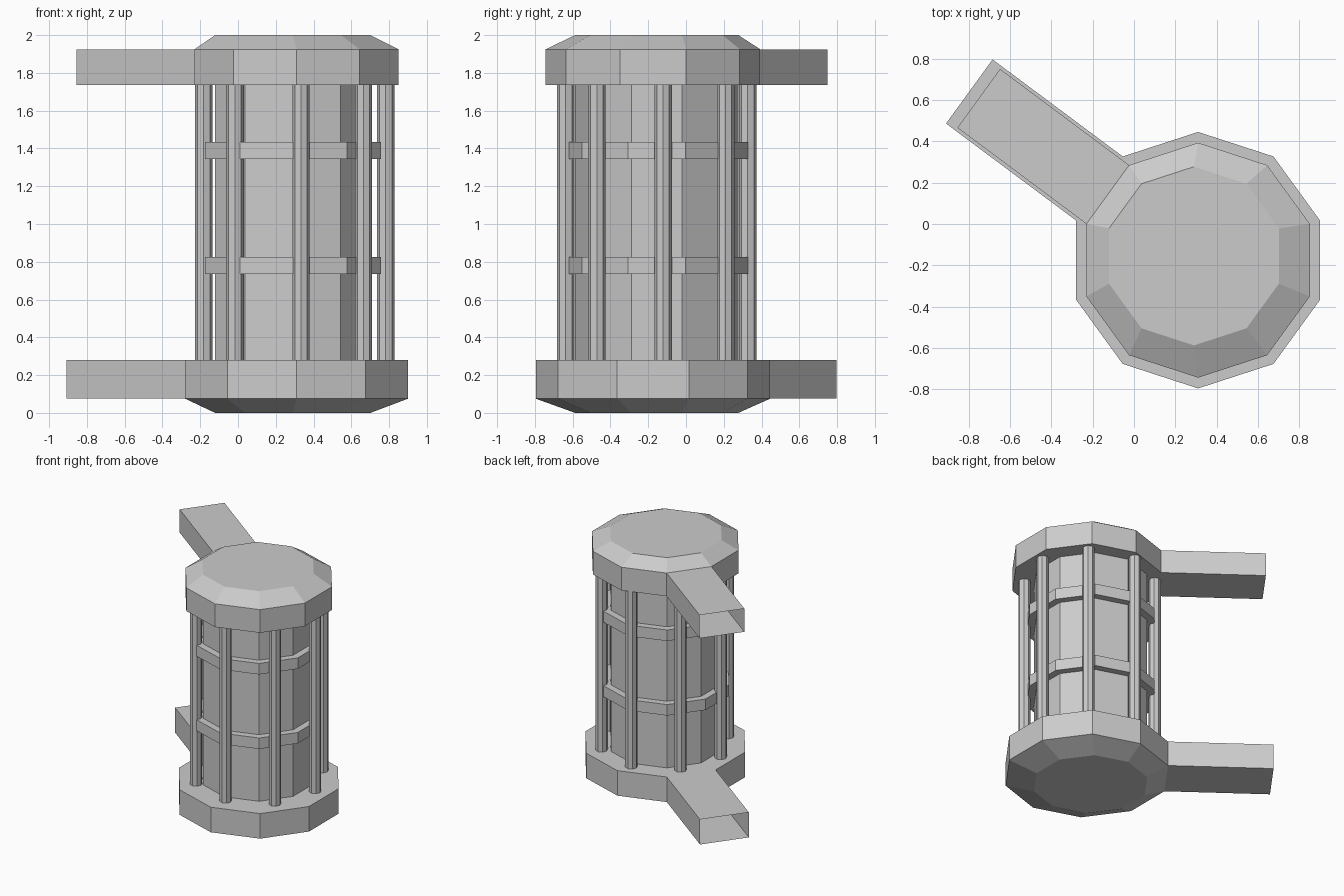
import bpy, bmesh
from math import cos, sin, radians, pi
from mathutils import Vector

if "Cube" in bpy.data.objects:
    bpy.data.objects.remove(bpy.data.objects["Cube"])

CAP_C = (0.31, -0.175)     # centre of the wide cap rims
CORE_C = (0.29, -0.155)    # centre of the core and bevelled cap ends
CORE_R = 0.432


def loft(name, rings, sides=10, phase=90, capped=True, arm=None):
    """Stack polygon rings ((cx, cy), z, radius). arm = (ring index, length)."""
    bm = bmesh.new()
    loops = []
    for (cx, cy), z, r in rings:
        angles = [radians(phase) + 2 * pi * k / sides for k in range(sides)]
        loops.append([bm.verts.new((cx + r * cos(a), cy + r * sin(a), z)) for a in angles])
    for i, (lo, hi) in enumerate(zip(loops, loops[1:])):
        for k in range(sides):
            n = (k + 1) % sides
            quad = [lo[k], lo[n], hi[n], hi[k]]
            if arm and i == arm[0] and k == 1:
                # hollow open-ended arm continuing out of this wall
                a = radians(143.3)
                step = Vector((cos(a), sin(a), 0)) * arm[1]
                end = [bm.verts.new(v.co + step) for v in quad]
                for j in range(4):
                    m = (j + 1) % 4
                    bm.faces.new((quad[j], quad[m], end[m], end[j]))
            else:
                bm.faces.new(quad)
    if capped:
        bm.faces.new(loops[0][::-1])
        bm.faces.new(loops[-1])
    bmesh.ops.recalc_face_normals(bm, faces=bm.faces)
    mesh = bpy.data.meshes.new(name)
    bm.to_mesh(mesh)
    bm.free()
    obj = bpy.data.objects.new(name, mesh)
    bpy.context.collection.objects.link(obj)
    return obj


# End caps with their side arms
loft("bottom_cap", [(CORE_C, 0.0, CORE_R), (CAP_C, 0.075, 0.62), (CAP_C, 0.28, 0.62)],
     arm=(1, 0.785))
loft("top_cap", [(CAP_C, 1.735, 0.568), (CAP_C, 1.925, 0.568), (CORE_C, 2.0, CORE_R)],
     arm=(0, 0.778))

# Inner core
loft("core", [(CORE_C, 0.28, CORE_R), (CORE_C, 1.735, CORE_R)], capped=False)

# Bands around the core
for i, z in enumerate((0.735, 1.345)):
    loft(f"band_{i + 1}", [(CORE_C, z, CORE_R), (CORE_C, z, 0.49),
                           (CORE_C, z + 0.09, 0.49), (CORE_C, z + 0.09, CORE_R)], capped=False)

# Ring of eight columns
for i in range(8):
    a = radians(4 + 45 * i)
    c = (0.30 + 0.483 * cos(a), -0.155 + 0.483 * sin(a))
    loft(f"column_{i + 1}", [(c, 0.28, 0.046), (c, 1.735, 0.046)], sides=8, phase=0)
